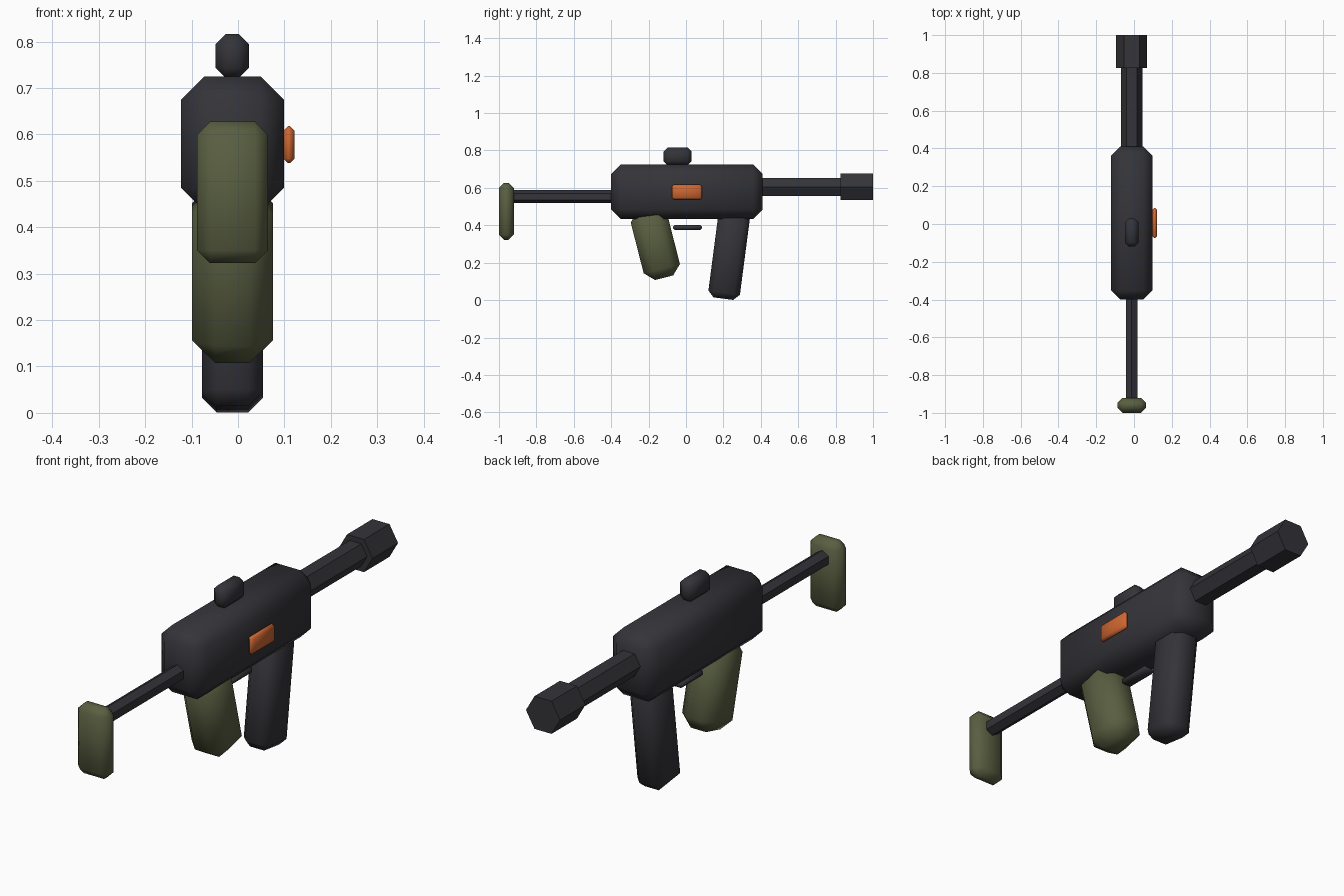
import bpy, bmesh
from math import cos, sin, pi, radians
from mathutils import Matrix, Vector

cube = bpy.data.objects.get("Cube")
if cube:
    bpy.data.objects.remove(cube, do_unlink=True)

MID = -0.012  # centre line of the main parts


def material(name, rgb):
    m = bpy.data.materials.new(name)
    m.use_nodes = True
    m.diffuse_color = (*rgb, 1)
    m.node_tree.nodes["Principled BSDF"].inputs["Base Color"].default_value = (*rgb, 1)
    return m


gunmetal = material("gunmetal", (0.034, 0.034, 0.041))
olive = material("olive", (0.098, 0.112, 0.052))
orange = material("orange", (0.62, 0.135, 0.03))


def finish(name, bm, mat):
    bmesh.ops.recalc_face_normals(bm, faces=bm.faces)
    mesh = bpy.data.meshes.new(name)
    bm.to_mesh(mesh)
    bm.free()
    mesh.materials.append(mat)
    obj = bpy.data.objects.new(name, mesh)
    bpy.context.collection.objects.link(obj)
    bpy.ops.object.select_all(action='DESELECT')
    obj.select_set(True)
    bpy.context.view_layer.objects.active = obj
    bpy.ops.object.shade_smooth_by_angle(angle=radians(50))
    return obj


def chamfered_box(name, centre, size, bevel, mat, tilt=0):
    bm = bmesh.new()
    bmesh.ops.create_cube(bm, size=1, matrix=Matrix.Diagonal((*size, 1)))
    bmesh.ops.bevel(bm, geom=bm.edges[:], offset=bevel, segments=1,
                    profile=0.5, affect='EDGES')
    bm.transform(Matrix.Translation(centre) @ Matrix.Rotation(tilt, 4, 'X'))
    return finish(name, bm, mat)


def hex_tube(name, z, y0, y1, radius, turn, mat):
    """Six-sided bar along y."""
    bm = bmesh.new()
    ring = [bm.verts.new((MID + radius * cos(turn + k * pi / 3), y0,
                          z + radius * sin(turn + k * pi / 3))) for k in range(6)]
    face = bm.faces.new(ring)
    out = bmesh.ops.extrude_face_region(bm, geom=[face], use_keep_orig=True)
    moved = [g for g in out["geom"] if isinstance(g, bmesh.types.BMVert)]
    bmesh.ops.translate(bm, verts=moved, vec=Vector((0, y1 - y0, 0)))
    return finish(name, bm, mat)


# Receiver and the small parts on it
chamfered_box("receiver", (MID, 0.005, 0.58), (0.222, 0.81, 0.29), 0.05, gunmetal)
chamfered_box("sight", (MID, -0.045, 0.769), (0.072, 0.15, 0.095), 0.022, gunmetal)
chamfered_box("side_panel", (0.11, 0.005, 0.578), (0.024, 0.16, 0.08), 0.01, orange)

# Barrel and muzzle
hex_tube("barrel", 0.605, 0.38, 0.84, 0.056, 0, gunmetal)
hex_tube("muzzle", 0.605, 0.825, 1.0, 0.082, 0, gunmetal)

# Stock
hex_tube("stock_rod", 0.553, -0.94, -0.38, 0.035, pi / 6, gunmetal)
chamfered_box("butt_pad", (MID, -0.96, 0.475), (0.153, 0.08, 0.305), 0.028, olive)

# Parts under the receiver
chamfered_box("grip", (MID, -0.164, 0.304), (0.174, 0.2, 0.38), 0.05, olive, 0.25)
chamfered_box("magazine", (MID, 0.231, 0.246), (0.132, 0.17, 0.48), 0.032, gunmetal, -0.13)
chamfered_box("trigger_guard", (MID, 0.008, 0.388), (0.055, 0.155, 0.028), 0.01, gunmetal)
